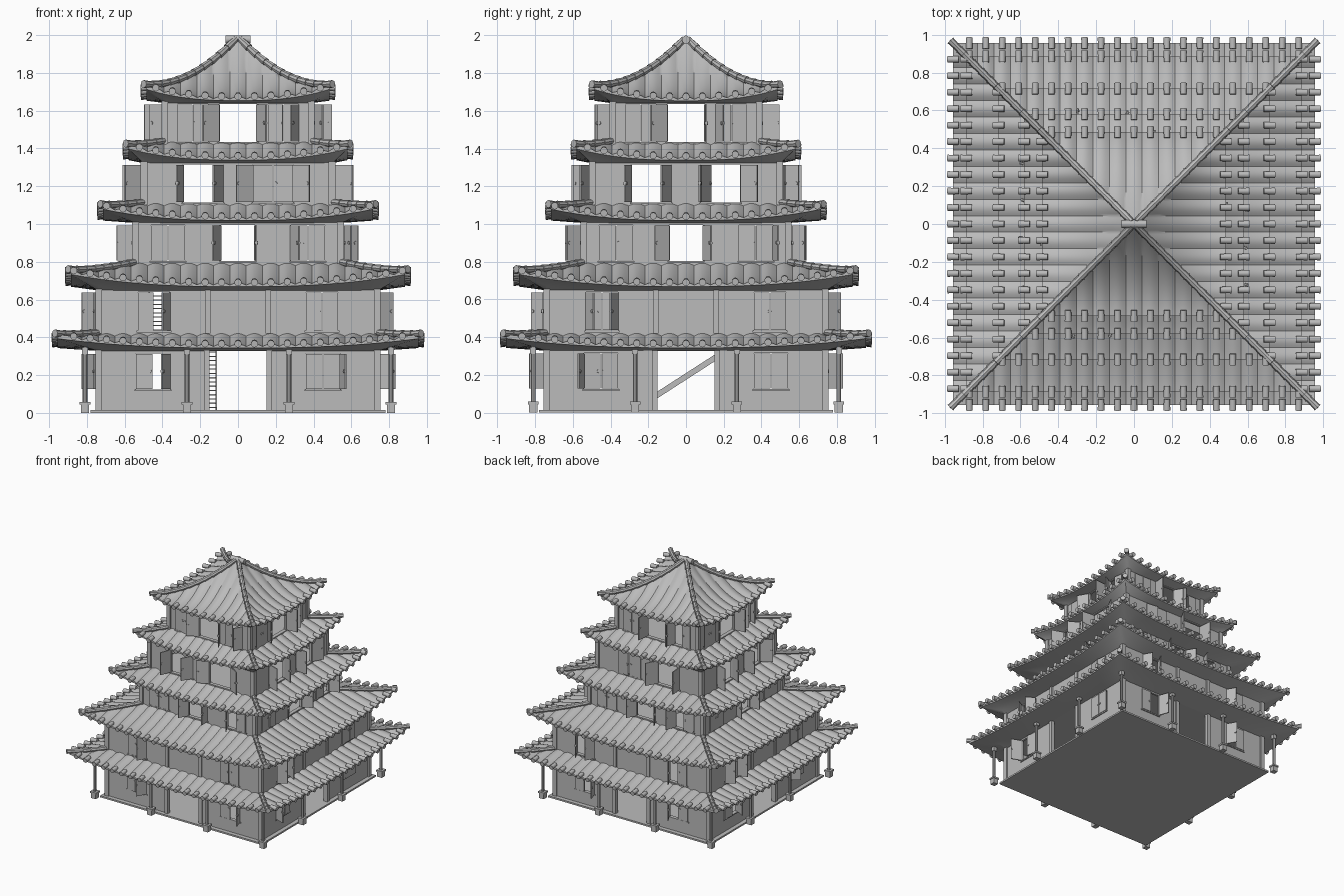
import bpy, bmesh, math, random
from mathutils import Matrix, Vector

random.seed(4)
if "Cube" in bpy.data.objects:
    bpy.data.objects.remove(bpy.data.objects["Cube"])

GREY = (0.5, 0.5, 0.5, 1)
mat = bpy.data.materials.new("plain_grey")
mat.use_nodes = True
mat.diffuse_color = GREY
mat.node_tree.nodes["Principled BSDF"].inputs["Base Color"].default_value = GREY

SIDES = [Matrix.Rotation(k * math.pi / 2, 4, 'Z') for k in range(4)]
I = Matrix.Identity(4)


def finish(bm, name, smooth=False):
    mesh = bpy.data.meshes.new(name)
    bm.to_mesh(mesh)
    bm.free()
    obj = bpy.data.objects.new(name, mesh)
    bpy.context.collection.objects.link(obj)
    mesh.materials.append(mat)
    if smooth:
        bpy.ops.object.select_all(action='DESELECT')
        obj.select_set(True)
        bpy.context.view_layer.objects.active = obj
        bpy.ops.object.shade_smooth_by_angle(angle=math.radians(40))
    return obj


def box(bm, lo, hi, m=I):
    lo, hi = Vector(lo), Vector(hi)
    s = hi - lo
    bmesh.ops.create_cube(bm, size=1, matrix=m @ Matrix.Translation((lo + hi) / 2) @ Matrix.Diagonal((*s, 1)))


def tube(bm, a, b, r1, r2, m=I, n=8):
    a, b = Vector(a), Vector(b)
    d = b - a
    rot = d.to_track_quat('Z', 'Y').to_matrix().to_4x4()
    bmesh.ops.create_cone(bm, segments=n, cap_ends=True, radius1=r1, radius2=r2, depth=d.length,
                          matrix=m @ Matrix.Translation((a + b) / 2) @ rot)


# ---------- roofs ----------
PITCH = 0.087


def roof(name, eave, inner, z0, rise, lift, wall, soffit_z, power):
    def height(x, t):
        w = eave + (inner - eave) * t
        return z0 + rise * t ** power + lift * min(1, abs(x) / max(w, 0.001)) ** 2.5 * (1 - t)

    def under(x, t):
        w = eave + (wall - eave) * t
        e = z0 - 0.022 + lift * min(1, abs(x) / w) ** 2.5
        return e + (soffit_z - e) * t

    def sheet(bm, m, xs, rows, end, fn, ripple):
        grid = []
        for x in xs:
            tmax = min(1, (eave - abs(x)) / (eave - end))
            wave = ripple * (abs(math.cos(math.pi * x / PITCH)) - 1)
            grid.append([bm.verts.new(m @ Vector((x, -eave + (eave - end) * tmax * s / rows,
                                                  fn(x, tmax * s / rows) + wave))) for s in range(rows + 1)])
        for a, b in zip(grid, grid[1:]):
            for s in range(rows):
                bm.faces.new((a[s], b[s], b[s + 1], a[s + 1]))
        return grid

    n = int(eave / PITCH)
    xs = [i * PITCH / 8 for i in range(-8 * n, 8 * n + 1)]
    xs = [-eave] + xs + [eave]
    tiles, soffit, caps, hips = (bmesh.new() for _ in range(4))
    for m in SIDES:
        top = sheet(tiles, m, xs, 10, inner, height, 0.014)
        # front lip closing the tiles down to the soffit
        lip = [tiles.verts.new(m @ Vector((x, -eave, under(x, 0)))) for x in xs]
        for i in range(len(xs) - 1):
            tiles.faces.new((lip[i], lip[i + 1], top[i + 1][0], top[i][0]))
        sheet(soffit, m, xs[::-1], 3, wall, under, 0)
        # round tile ends along the eave
        for i in range(-n, n + 1):
            x, z = i * PITCH, height(i * PITCH, 0)
            tube(caps, (x, -eave - 0.03, z), (x, -eave + 0.03, z + 0.006), 0.019, 0.017, m, 10)
        # overlapping hip tiles on the diagonal
        steps = max(4, int((eave - inner) / 0.04))
        pts = []
        for k in range(steps + 1):
            t = k / steps
            w = eave + (inner - eave) * t
            pts.append(Vector((w + 0.015 * (1 - t), -w - 0.015 * (1 - t), height(w, t) + 0.006)))
        for a, b in zip(pts, pts[1:]):
            tube(hips, a, b + (b - a) * 0.1, 0.021, 0.016, m)
    bmesh.ops.remove_doubles(tiles, verts=tiles.verts[:], dist=0.0005)
    bmesh.ops.remove_doubles(soffit, verts=soffit.verts[:], dist=0.0005)
    finish(tiles, name + "_tiles", True)
    finish(soffit, name + "_soffit", True)
    finish(caps, name + "_tile_ends", True)
    finish(hips, name + "_hip_tiles", True)


roof("first_roof", 0.955, 0.74, 0.365, 0.055, 0.05, 0.74, 0.328, 1.3)
roof("second_roof", 0.885, 0.54, 0.69, 0.105, 0.065, 0.74, 0.648, 1.4)
roof("third_roof", 0.715, 0.5, 1.04, 0.07, 0.06, 0.54, 1.005, 1.3)
roof("fourth_roof", 0.58, 0.39, 1.36, 0.075, 0.06, 0.5, 1.322, 1.3)
roof("top_roof", 0.485, 0.015, 1.675, 0.295, 0.06, 0.39, 1.64, 1.9)

bm = bmesh.new()
tube(bm, (-0.065, 0, 1.977), (0.065, 0, 1.977), 0.022, 0.022, n=12)
finish(bm, "ridge_cap", True)


# ---------- storeys ----------
def storey(name, half, z0, z1, windows, posts, door=None):
    walls, frame, leaves = bmesh.new(), bmesh.new(), bmesh.new()
    wz0, wz1 = (z1 - 0.21, z1 - 0.02) if door else (z0 + 0.015, z1 - 0.015)
    y0, y1 = -half + 0.012, -half + 0.03
    for m in SIDES:
        # wall panels between the openings
        holes = [(a, b, wz0, wz1) for a, b, *_ in windows]
        if door:
            holes.append((-door, door, z0, z1))
        edge = -half
        for a, b, lo, hi in sorted(holes):
            box(walls, (edge, y0, z0), (a, y1, z1), m)
            if lo > z0:
                box(walls, (a, y0, z0), (b, y1, lo), m)
                box(walls, (a, y0, hi), (b, y1, z1), m)
            edge = b
        box(walls, (edge, y0, z0), (half - 0.03, y1, z1), m)
        # corner post, inner posts and sills
        box(frame, (half - 0.035, -half, z0), (half, -half + 0.035, z1), m)
        for x in posts:
            box(frame, (x - 0.015, -half, z0), (x + 0.015, -half + 0.035, z1), m)
        for a, b, *_ in windows:
            box(frame, (a - 0.008, -half + 0.004, wz0 - 0.01), (b + 0.008, -half + 0.036, wz0), m)
        # hinged shutters with round pulls
        for a, b, choices in windows:
            w = (b - a) / 2
            for hinge, d in ((a, 1), (b, -1)):
                ang = math.radians(random.choice(choices))
                leaf = m @ Matrix.Translation((hinge, -half + 0.006, 0)) @ Matrix.Rotation(-d * ang, 4, 'Z')
                lo, hi = sorted((0, d * (w - 0.002)))
                box(leaves, (lo, -0.004, wz0 + 0.002), (hi, 0.004, wz1 - 0.002), leaf)
                knob, zc = d * (w - 0.014), (wz0 + wz1) / 2
                tube(leaves, (knob, -0.009, zc), (knob, 0.009, zc), 0.009, 0.009, leaf)
    finish(walls, name + "_walls")
    finish(frame, name + "_posts_and_sills")
    finish(leaves, name + "_shutters")


AJAR, WIDE, SHUT = (0, 8, 60, 110), (95, 120, 150), (0, 0, 4)
storey("first_floor", 0.755, 0.01, 0.335, [(-0.54, -0.36, AJAR), (0.36, 0.54, AJAR)], (-0.165, 0.165), 0.15)
storey("second_floor", 0.755, 0.42, 0.655, [(-0.53, -0.36, AJAR), (0.36, 0.53, AJAR)], (-0.16, 0.16))
storey("third_floor", 0.56, 0.79, 1.01,
       [(-0.46, -0.28, SHUT), (-0.09, 0.09, WIDE), (0.28, 0.46, AJAR)], ())
storey("fourth_floor", 0.515, 1.1, 1.33, [(-0.29, -0.08, AJAR), (0.08, 0.29, WIDE)], ())
storey("fifth_floor", 0.405, 1.42, 1.65,
       [(-0.32, -0.16, SHUT), (-0.1, 0.1, WIDE), (0.16, 0.32, AJAR)], ())

# floor slabs
bm = bmesh.new()
for half, lo, hi in ((0.78, 0, 0.014), (0.74, 0.33, 0.425), (0.545, 0.65, 0.8), (0.5, 1.01, 1.108), (0.39, 1.328, 1.43)):
    box(bm, (-half, -half, lo), (half, half, hi))
box(bm, (-0.39, -0.39, 1.642), (0.39, 0.39, 1.65))
box(bm, (-0.74, -0.74, 0.65), (0.74, 0.74, 0.66))
finish(bm, "floor_slabs")

# veranda posts on square feet
bm = bmesh.new()
for m in SIDES:
    for x in (-0.81, -0.27, 0.27):
        for w, lo, hi in ((0.022, 0, 0.05), (0.028, 0.044, 0.058), (0.016, 0.31, 0.345)):
            box(bm, (x - w, -0.81 - w, lo), (x + w, -0.81 + w, hi), m)
        tube(bm, (x, -0.81, 0.05), (x, -0.81, 0.35), 0.012, 0.012, m)
finish(bm, "veranda_posts")


# stairs rising toward the back
def stair(name, x0, x1, ya, za, yb, zb, steps):
    bm = bmesh.new()
    slope = Matrix.Rotation(math.atan2(zb - za, yb - ya), 4, 'X')
    m = Matrix.Translation((0, ya, za)) @ slope
    length = math.hypot(yb - ya, zb - za)
    for x in (x0, x1):
        box(bm, (x - 0.005, 0, -0.012), (x + 0.005, length, 0.018), m)
    for k in range(steps):
        t = (k + 0.5) / steps
        y, z = ya + (yb - ya) * t, za + (zb - za) * t
        box(bm, (x0, y - 0.014, z), (x1, y + 0.014, z + 0.006))
    finish(bm, name)


stair("lower_stair", -0.23, -0.115, -0.27, 0.014, 0.22, 0.33, 14)
stair("upper_stair", -0.47, -0.36, -0.2, 0.425, 0.18, 0.65, 10)
